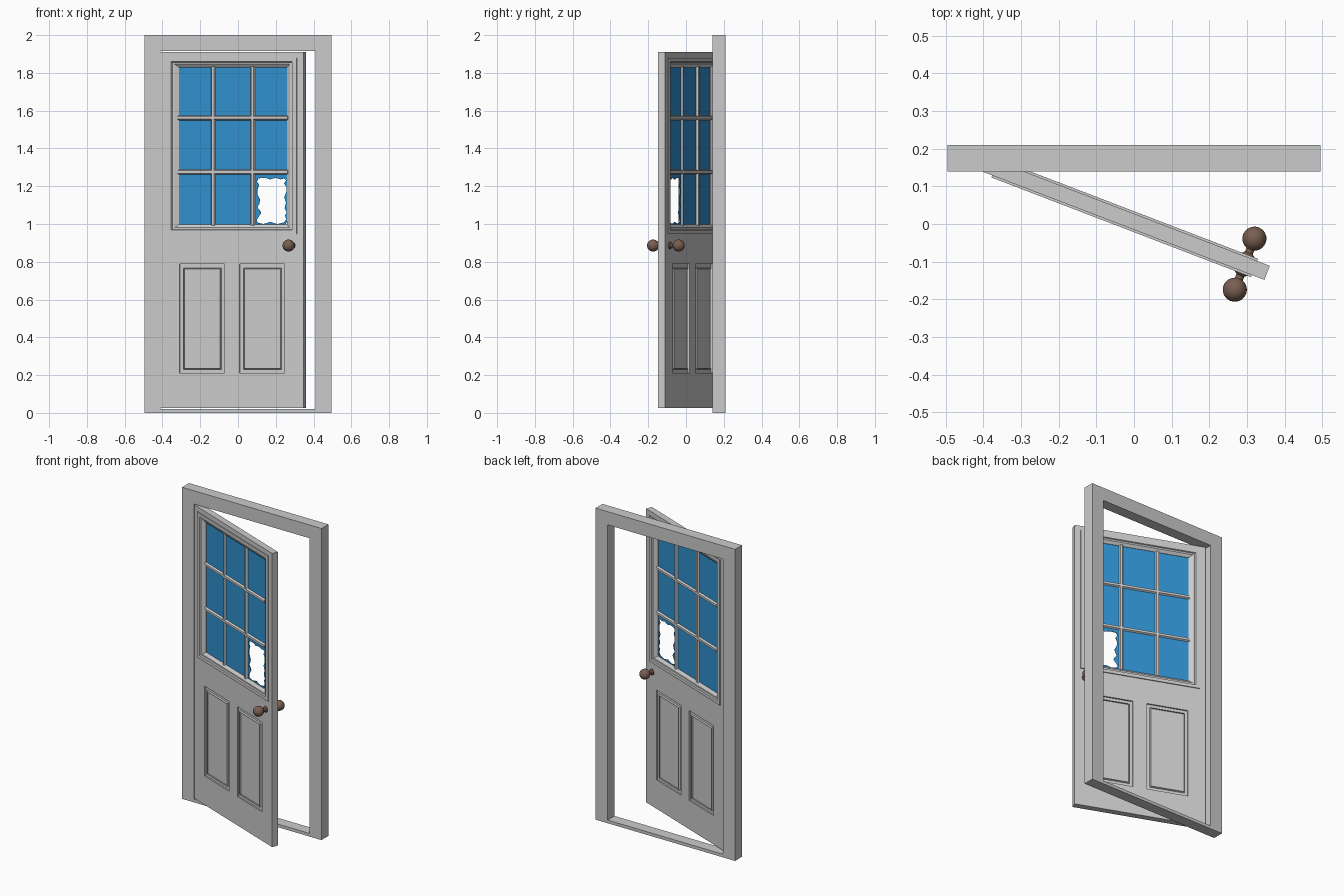
import bpy, bmesh, math
from mathutils import Matrix, Vector

if "Cube" in bpy.data.objects:
    bpy.data.objects.remove(bpy.data.objects["Cube"])

T = 0.04                                     # door thickness
HINGE = Matrix.Translation((-0.41, 0.142, 0)) @ Matrix.Rotation(math.radians(-21), 4, 'Z')


def material(name, rgb):
    m = bpy.data.materials.new(name)
    m.diffuse_color = (*rgb, 1)
    m.use_nodes = True
    m.node_tree.nodes["Principled BSDF"].inputs["Base Color"].default_value = m.diffuse_color
    return m


GLASS = material("glass_blue", (0.03, 0.28, 0.62))
BROWN = material("knob_brown", (0.19, 0.115, 0.08))


def finish(name, bm, matrix=HINGE, mat=None):
    bmesh.ops.remove_doubles(bm, verts=bm.verts, dist=1e-5)
    bmesh.ops.recalc_face_normals(bm, faces=bm.faces)
    me = bpy.data.meshes.new(name)
    bm.to_mesh(me)
    bm.free()
    ob = bpy.data.objects.new(name, me)
    bpy.context.collection.objects.link(ob)
    ob.matrix_world = matrix
    if mat:
        me.materials.append(mat)
    return ob


def loft(name, rects, closed, matrix=HINGE, mat=None):
    """Join nested upright rectangles (x0, x1, z0, z1, y); closed makes a ring."""
    bm = bmesh.new()
    loops = [[bm.verts.new(p) for p in ((a, y, c), (b, y, c), (b, y, d), (a, y, d))]
             for a, b, c, d, y in rects]
    pairs = list(zip(loops, loops[1:])) + ([(loops[-1], loops[0])] if closed else [])
    for p, q in pairs:
        for i in range(4):
            j = (i + 1) % 4
            bm.faces.new((p[i], p[j], q[j], q[i]))
    if not closed:
        bm.faces.new(loops[0])
        bm.faces.new(loops[-1])
    return finish(name, bm, matrix, mat)


def mirrored(front):
    """Continue an (inset, depth) profile onto the back of the door."""
    return front + [(i, T - y) for i, y in reversed(front)]


def inset_rects(box, profile, kz=1.0):
    a, b, c, d = box
    return [(a + i, b - i, c + i * kz, d - i * kz, y) for i, y in profile]


# Door frame with sill
outer, inner = (-0.495, 0.495, 0, 2), (-0.41, 0.41, 0.02, 1.915)
loft("door_frame", [(*outer, 0.14), (*inner, 0.14), (*inner, 0.21), (*outer, 0.21)], True, Matrix())

# Door slab: a grid of cells leaving out the window and the two panels
PANELS = [(0.107, 0.362, 0.21, 0.787), (0.448, 0.703, 0.21, 0.787)]
WINDOW = (0.036, 0.774, 0.947, 1.88)
holes = PANELS + [(0.061, 0.749, 0.967, 1.86)]
us = sorted({0, 0.81} | {h[i] for h in holes for i in (0, 1)})
zs = sorted({0.025, 1.91} | {h[i] for h in holes for i in (2, 3)})


def solid(u, z):
    return not any(a < u < b and c < z < d for a, b, c, d in holes)


bm = bmesh.new()
for a, b in zip(us, us[1:]):
    for c, d in zip(zs, zs[1:]):
        if solid((a + b) / 2, (c + d) / 2):
            bm.faces.new([bm.verts.new(p) for p in ((a, 0, c), (b, 0, c), (b, 0, d), (a, 0, d))])
bmesh.ops.remove_doubles(bm, verts=bm.verts, dist=1e-5)
ext = bmesh.ops.extrude_face_region(bm, geom=bm.faces[:], use_keep_orig=True)
bmesh.ops.translate(bm, vec=(0, T, 0), verts=[g for g in ext["geom"] if isinstance(g, bmesh.types.BMVert)])
finish("door_slab", bm)

# Lower raised panels
for side, box in zip(("left", "right"), PANELS):
    loft(f"{side}_panel", inset_rects(box, mirrored([(0, 0.009), (0.02, 0.009), (0.024, 0.0)])[::1]), False)

# Window moulding
loft("window_moulding", inset_rects(WINDOW, mirrored(
    [(0, -0.006), (0.026, -0.006), (0.03, 0.002), (0.042, 0.002), (0.063, 0.016)]), 0.8), True)

# Glazing bars with a chamfered section
GX, GZ = (0.098, 0.293, 0.517, 0.712), (0.997, 1.275, 1.562, 1.83)
SECTION = [(-0.014, 0.02), (-0.007, 0.007), (0.007, 0.007), (0.014, 0.02), (0.007, 0.033), (-0.007, 0.033)]


def bar(name, pos, lo, hi, vertical):
    bm = bmesh.new()
    ends = [[bm.verts.new((pos + s, y, e) if vertical else (e, y, pos + s)) for s, y in SECTION]
            for e in (lo, hi)]
    for i in range(6):
        j = (i + 1) % 6
        bm.faces.new((ends[0][i], ends[0][j], ends[1][j], ends[1][i]))
    for e in ends:
        bm.faces.new(e)
    finish(name, bm)


for k in (1, 2):
    bar(f"upright_bar_{k}", GX[k], GZ[0] - 0.005, GZ[3] + 0.005, True)
    bar(f"cross_bar_{k}", GZ[k], GX[0] - 0.005, GX[3] + 0.005, False)

# Whole panes
for r in range(3):
    for c in range(3):
        if (r, c) != (0, 2):
            box = (GX[c], GX[c + 1], GZ[r], GZ[r + 1])
            loft(f"pane_{r}_{c}", [(*box, 0.018), (*box, 0.022)], False, mat=GLASS)

# Broken pane: jagged hole outline as fractions of the pane, counter-clockwise
JAGGED = [(.12, .04), (.3, .01), (.5, .05), (.7, .01), (.9, .04), (.97, .1), (.93, .17), (.98, .24),
          (.92, .31), (.96, .42), (.91, .52), (.97, .62), (.97, .72), (.9, .78), (.96, .84), (.9, .88),
          (.8, .86), (.66, .89), (.5, .86), (.35, .89), (.15, .88), (.11, .82), (.17, .75), (.12, .66),
          (.12, .58), (.2, .47), (.18, .4), (.12, .33), (.2, .27), (.23, .22), (.15, .17), (.09, .1)]
pw, ph = GX[3] - GX[2], GZ[1] - GZ[0]
bm = bmesh.new()
rings = []
for y in (0.018, 0.022):
    hole = [Vector((u, w)) for u, w in JAGGED]
    edge = []
    for p in hole:                            # push each point out to the pane border
        d = p - Vector((0.5, 0.5))
        edge.append(Vector((0.5, 0.5)) + d * (0.5 / max(abs(d.x), abs(d.y))))
    rings.append([[bm.verts.new((GX[2] + q.x * pw, y, GZ[0] + q.y * ph)) for q in ring]
                  for ring in (hole, edge)])
(h0, e0), (h1, e1) = rings
for i in range(len(JAGGED)):
    j = (i + 1) % len(JAGGED)
    for p, q in ((h0, e0), (e0, e1), (e1, h1), (h1, h0)):
        bm.faces.new((p[i], p[j], q[j], q[i]))
finish("broken_pane", bm, mat=GLASS)

# Door knobs: turned profile (radius, distance from door centre), one per side
PROFILE = [(0, 0.0), (0.018, 0.0), (0.018, 0.026), (0.011, 0.032), (0.011, 0.042), (0.015, 0.046)]
PROFILE += [(0.032 * math.sin(t), 0.0725 - 0.032 * math.cos(t))
            for t in (math.radians(a) for a in range(30, 181, 15))]
for name, s in (("front_knob", -1), ("back_knob", 1)):
    bm = bmesh.new()
    vs = [bm.verts.new((r, s * d, 0)) for r, d in PROFILE]
    es = [bm.edges.new(p) for p in zip(vs, vs[1:])]
    bmesh.ops.spin(bm, geom=vs + es, cent=(0, 0, 0), axis=(0, 1, 0), angle=math.tau, steps=24)
    ob = finish(name, bm, HINGE @ Matrix.Translation((0.746, T / 2, 0.886)), BROWN)
    bpy.ops.object.select_all(action='DESELECT')
    ob.select_set(True)
    bpy.context.view_layer.objects.active = ob
    bpy.ops.object.shade_smooth_by_angle(angle=math.radians(35))
